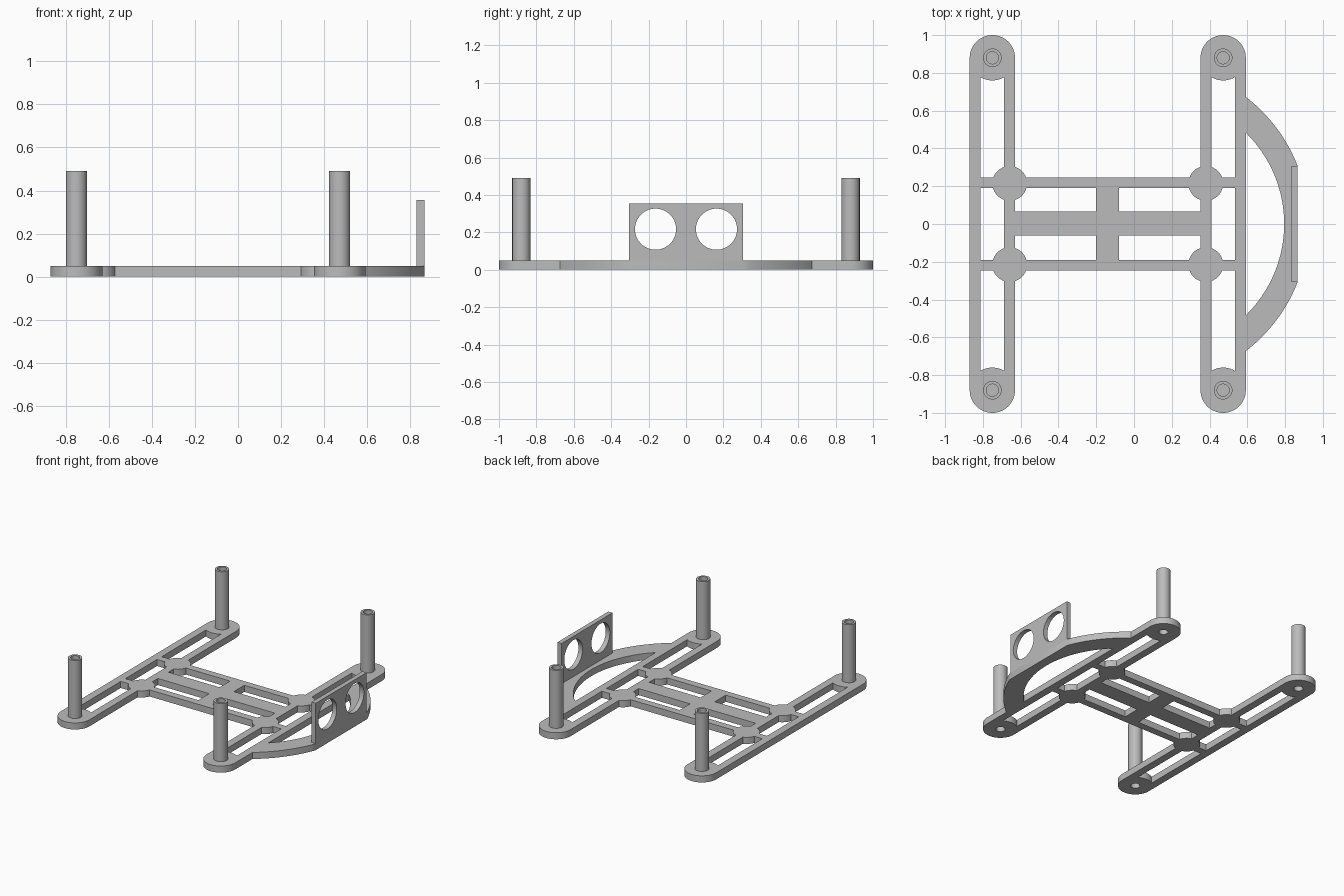
import bpy, bmesh
from math import sin, cos, pi, asin, sqrt
from mathutils import Matrix

cube = bpy.data.objects.get("Cube")
if cube:
    bpy.data.objects.remove(cube, do_unlink=True)

grey = bpy.data.materials.new("plain grey")
grey.use_nodes = True
grey.diffuse_color = (0.5, 0.5, 0.5, 1)
grey.node_tree.nodes["Principled BSDF"].inputs["Base Color"].default_value = (0.5, 0.5, 0.5, 1)

T = 0.05         # frame thickness
PAD_Y = 0.88     # foot pad distance from centre
PAD_R = 0.12
RAILS = (-0.75, 0.472)


def prism(name, pts, z0, z1):
    """Extrude a flat outline from z0 to z1."""
    bm = bmesh.new()
    face = bm.faces.new([bm.verts.new((x, y, z0)) for x, y in pts])
    new = bmesh.ops.extrude_face_region(bm, geom=[face])["geom"]
    bmesh.ops.translate(bm, vec=(0, 0, z1 - z0),
                        verts=[v for v in new if isinstance(v, bmesh.types.BMVert)])
    bmesh.ops.recalc_face_normals(bm, faces=bm.faces)
    mesh = bpy.data.meshes.new(name)
    bm.to_mesh(mesh)
    bm.free()
    mesh.materials.append(grey)
    ob = bpy.data.objects.new(name, mesh)
    bpy.context.collection.objects.link(ob)
    return ob


def arc(cx, cy, r, a0, a1, n):
    return [(cx + r * cos(a0 + (a1 - a0) * i / n), cy + r * sin(a0 + (a1 - a0) * i / n))
            for i in range(n + 1)]


def box(name, x0, x1, y0, y1, z0=0, z1=T):
    return prism(name, [(x0, y0), (x1, y0), (x1, y1), (x0, y1)], z0, z1)


def disc(name, x, y, r, z0=0, z1=T, n=40):
    return prism(name, arc(x, y, r, 0, 2 * pi * (n - 1) / n, n - 1), z0, z1)


def activate(ob):
    bpy.ops.object.select_all(action='DESELECT')
    ob.select_set(True)
    bpy.context.view_layer.objects.active = ob


def combine(ob, tool, operation):
    """Apply a boolean and throw the tool away."""
    mod = ob.modifiers.new("bool", 'BOOLEAN')
    mod.operation, mod.object, mod.solver = operation, tool, 'EXACT'
    activate(ob)
    bpy.ops.object.modifier_apply(modifier=mod.name)
    bpy.data.objects.remove(tool, do_unlink=True)


def smooth(ob):
    activate(ob)
    bpy.ops.object.shade_smooth_by_angle(angle=0.5)


# Two long slotted rails with round foot pads
rails = []
for x in RAILS:
    rail = prism("rail", arc(x, PAD_Y, PAD_R, 0, pi, 28) + arc(x, -PAD_Y, PAD_R, pi, 2 * pi, 28), 0, T)
    half = asin(0.062 / PAD_R)
    slot = (arc(x, PAD_Y, PAD_R, 1.5 * pi + half, 1.5 * pi - half, 10)
            + arc(x, -PAD_Y, PAD_R, pi / 2 + half, pi / 2 - half, 10))
    combine(rail, prism("slot", slot, -0.1, 0.2), 'DIFFERENCE')
    rails.append(rail)

frame = rails[0]
frame.name = "base_frame"
combine(frame, rails[1], 'UNION')

# Cross bars, round joints, middle bar and its bridge
for s in (-1, 1):
    y0, y1 = sorted((s * 0.19, s * 0.245))
    combine(frame, box("cross_bar", -0.84, 0.56, y0, y1), 'UNION')
    for x in (-0.658, 0.38):
        combine(frame, disc("joint", x, s * 0.215, 0.092), 'UNION')
combine(frame, box("middle_bar", -0.65, 0.37, -0.06, 0.065), 'UNION')
combine(frame, box("bridge", -0.2, -0.08, -0.21, 0.21), 'UNION')

# Curved bumper with a flat nose
def end_angle(c, r, x):
    return asin(sqrt(r * r - (x - c) ** 2) / r)

XR = 0.575
NOSE = 0.865
oc, orad, ic, irad = 0.076, 0.848, 0.119, 0.676
ao, an, ai = end_angle(oc, orad, XR), end_angle(oc, orad, NOSE), end_angle(ic, irad, XR)
bumper = prism("bumper", arc(oc, 0, orad, -ao, -an, 14) + arc(oc, 0, orad, an, ao, 14)
               + arc(ic, 0, irad, ai, -ai, 36), 0, T)
combine(frame, bumper, 'UNION')

# Screw holes under the foot pads
for x in RAILS:
    for s in (-1, 1):
        combine(frame, disc("hole", x, s * PAD_Y, 0.032, -0.1, 0.2), 'DIFFERENCE')
smooth(frame)

# Standing posts, bored from both ends
for x, side in zip(RAILS, ("right", "left")):
    for s, end in ((-1, "front"), (1, "back")):
        post = disc(f"{end}_{side}_post", x, s * PAD_Y, 0.049, T, 0.49)
        for z0, z1 in ((-0.1, 0.2), (0.3, 0.6)):
            combine(post, disc("bore", x, s * PAD_Y, 0.032, z0, z1), 'DIFFERENCE')
        smooth(post)

# Upright sensor plate with two round windows
plate = box("sensor_plate", 0.83, NOSE, -0.305, 0.305, T, 0.355)
for s in (-1, 1):
    cutter = disc("window", 0, 0, 0.11, -0.2, 0.2, 56)
    cutter.data.transform(Matrix.Translation((0.85, s * 0.163, 0.217)) @ Matrix.Rotation(pi / 2, 4, 'Y'))
    combine(plate, cutter, 'DIFFERENCE')
smooth(plate)
